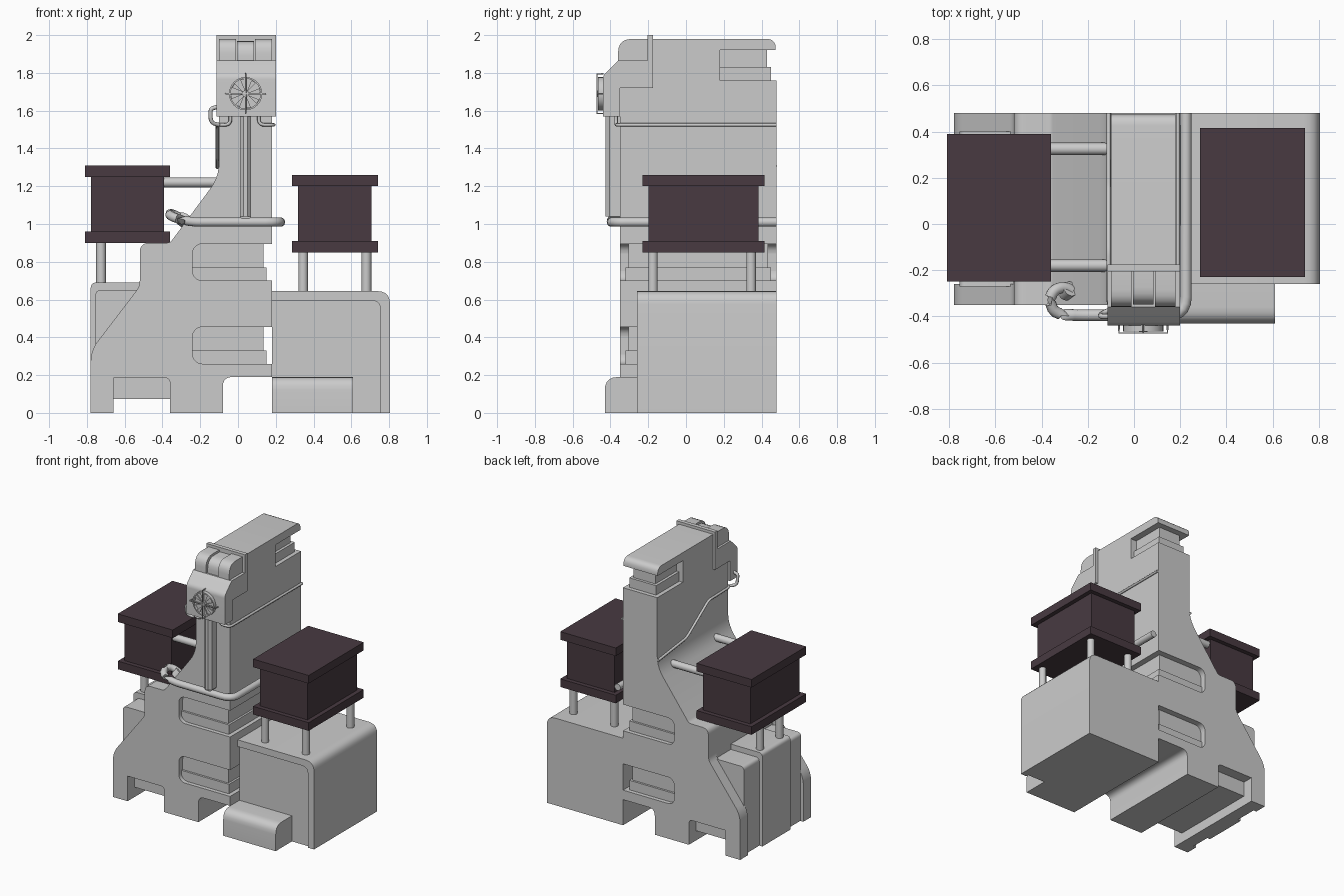
import bpy, bmesh, math
from mathutils import Vector

if "Cube" in bpy.data.objects:
    bpy.data.objects.remove(bpy.data.objects["Cube"])


def smooth(ob, angle=35):
    bpy.ops.object.select_all(action='DESELECT')
    ob.select_set(True)
    bpy.context.view_layer.objects.active = ob
    bpy.ops.object.shade_smooth_by_angle(angle=math.radians(angle))


def fillet(pts, dim, closed=True, steps=5):
    """Round the corners that carry a radius as an extra number."""
    out, n = [], len(pts)
    for i, p in enumerate(pts):
        v = Vector(p[:dim])
        if len(p) == dim or (not closed and i in (0, n - 1)):
            out.append(v)
            continue
        r = p[dim]
        a = v + (Vector(pts[i - 1][:dim]) - v).normalized() * r
        b = v + (Vector(pts[(i + 1) % n][:dim]) - v).normalized() * r
        for k in range(steps + 1):
            t = k / steps
            out.append(a * (1 - t) ** 2 + v * 2 * t * (1 - t) + b * t * t)
    return out


def prism(name, pts, axis, a, b):
    """Extrude a profile along an axis: x uses (y,z), y uses (x,z), z uses (x,y)."""
    def place(p, h):
        return {'x': (h, p[0], p[1]), 'y': (p[0], h, p[1]), 'z': (p[0], p[1], h)}[axis]
    prof = fillet(pts, 2)
    bm = bmesh.new()
    lo = [bm.verts.new(place(p, a)) for p in prof]
    hi = [bm.verts.new(place(p, b)) for p in prof]
    n = len(prof)
    bm.faces.new(lo)
    bm.faces.new(hi)
    for i in range(n):
        j = (i + 1) % n
        bm.faces.new((lo[i], lo[j], hi[j], hi[i]))
    bmesh.ops.recalc_face_normals(bm, faces=bm.faces)
    me = bpy.data.meshes.new(name)
    bm.to_mesh(me)
    bm.free()
    ob = bpy.data.objects.new(name, me)
    bpy.context.collection.objects.link(ob)
    smooth(ob)
    return ob


def box(name, x0, x1, y0, y1, z0, z1):
    return prism(name, [(x0, y0), (x1, y0), (x1, y1), (x0, y1)], 'z', z0, z1)


def cut(ob, cutter):
    m = ob.modifiers.new('cut', 'BOOLEAN')
    m.operation, m.solver, m.object = 'DIFFERENCE', 'EXACT', cutter
    bpy.context.view_layer.objects.active = ob
    bpy.ops.object.modifier_apply(modifier=m.name)
    bpy.data.objects.remove(cutter)


def tube(name, pts, r, sides=3):
    cu = bpy.data.curves.new(name, 'CURVE')
    cu.dimensions, cu.bevel_depth, cu.bevel_resolution = '3D', r, sides
    cu.use_fill_caps = True
    path = fillet(pts, 3, closed=False)
    sp = cu.splines.new('POLY')
    sp.points.add(len(path) - 1)
    for p, v in zip(sp.points, path):
        p.co = (*v, 1)
    ob = bpy.data.objects.new(name, cu)
    bpy.context.collection.objects.link(ob)
    bpy.ops.object.select_all(action='DESELECT')
    ob.select_set(True)
    bpy.context.view_layer.objects.active = ob
    bpy.ops.object.convert(target='MESH')
    smooth(bpy.context.object, 50)
    return bpy.context.object


# Main body: one front profile, hollowed on the left between two end plates
body = prism('main_body', [
    (-.78, 0), (-.66, 0), (-.66, .186), (-.36, .186, .03), (-.36, 0), (-.08, 0),
    (-.08, .19, .05), (.18, .19), (.18, 1.92), (-.10, 1.92), (-.10, 1.25, .08),
    (-.36, .9, .02), (-.52, .9, .05), (-.52, .67, .03), (-.78, .33, .06)], 'y', -.35, .48)
cut(body, box('left_slot', -1, -.521, -.26, .39, -.5, .95))
cut(body, box('head_seat', -.3, .4, -.5, -.19, 1.75, 2.2))


def bevel_ends(ob, z, x=-.24, r=.05):
    bm = bmesh.new()
    bm.from_mesh(ob.data)
    es = [e for e in bm.edges if all(abs(v.co.x - x) < 1e-4 and abs(v.co.z - z) < 1e-4 for v in e.verts)]
    bmesh.ops.bevel(bm, geom=es, offset=r, segments=5, profile=.5, affect='EDGES')
    bm.to_mesh(ob.data)
    bm.free()


# Stepped pockets wrapping round the front, right and back
for z in (.26, .70):
    for d, z0, z1, ze in ((.03, z, z + .12, z), (.045, z + .07, z + .195, z + .195)):
        c = prism('pocket', [(-.24, -.45), (.3, -.45), (.3, .6), (-.24, .6), (-.24, .48 - d),
                             (.18 - d, .48 - d), (.18 - d, -.35 + d), (-.24, -.35 + d)], 'z', z0, z1)
        bevel_ends(c, ze)
        cut(body, c)

# Stepped pocket under the roof at the back
for d, z0, z1 in ((.03, 1.76, 1.86), (.05, 1.83, 1.96)):
    cut(body, prism('roof_pocket', [(-.3, .18), (-.3, .6), (.4, .6), (.4, .18), (.18 - d, .18),
                                    (.18 - d, .48 - d), (-.10 + d, .48 - d), (-.10 + d, .18)], 'z', z0, z1))
smooth(body)
prism('roof', [(-.2, 1.92), (.475, 1.92), (.475, 1.98, .05), (-.2, 1.98)], 'x', -.10, .18)

# Left core and raised block between the end plates
for name, x, z, y0, y1 in (('left_core', -.755, .65, -.27, .40), ('left_block', -.78, .69, -.11, .22)):
    prism(name, [(x, 0), (-.66, 0), (-.66, .074), (-.345, .074), (-.345, z - .02), (-.5, z),
                 (x, z, .03)], 'y', y0, y1)

# Right box with sunken front panel, and the foot in front of it
rbox = prism('right_box', [(.18, 0), (.805, 0), (.805, .645, .07), (.18, .645)], 'y', -.26, .48)
cut(rbox, prism('panel', [(.1, -.1), (.755, -.1), (.755, .595, .05), (.1, .595)], 'y', -.3, -.24))
smooth(rbox)
prism('front_foot', [(-.43, 0), (-.23, 0), (-.23, .19), (-.43, .19, .07)], 'x', .18, .61)

# Head with collar, and the three rounded lamp panels on top
prism('head', [(-.44, 1.57), (-.35, 1.57), (-.35, 1.72), (-.175, 1.72), (-.175, 2), (-.205, 2),
               (-.205, 1.865), (-.36, 1.865), (-.44, 1.785, .02)], 'x', -.115, .2)
for i, dy in enumerate((0, .012, 0)):
    x = -.10 + i * .095
    prism('lamp_panel', [(-.36 + dy, 1.86), (-.2, 1.86), (-.2, 1.98 - dy),
                         (-.36 + dy, 1.98 - dy, .075)], 'x', x, x + .09)

# Fan: ring, hub, blades and wire guard
cx, cz = .04, 1.69
N = 24
circle = [(cx + .088 * math.cos(t * math.tau / N), cz + .088 * math.sin(t * math.tau / N)) for t in range(N)]
inner = [(cx + (p[0] - cx) * .9, cz + (p[1] - cz) * .9) for p in circle]
ring = prism('fan_ring', circle, 'y', -.465, -.435)
cut(ring, prism('fan_hole', inner, 'y', -.5, -.445))
smooth(ring)
tube('fan_hub', [(cx, -.468, cz), (cx, -.44, cz)], .018)
for i in range(8):
    a = i * math.tau / 8 + .2
    pts = [(cx + r * math.cos(a + o), cz + r * math.sin(a + o))
           for r, o in ((.012, 0), (.078, -.17), (.078, .17))]
    prism('fan_blade', pts, 'y', -.460, -.452)
for ux, uz in ((1, 0), (0, 1)):
    def g(s, y):
        return (cx + ux * s, y, cz + uz * s)
    tube('fan_guard', [g(-.105, -.437), g(-.105, -.472), g(.105, -.472), g(.105, -.437)], .004, 1)

# Vertical front duct with pointed bottom
prism('front_duct', [(.01, -.34), (.07, -.34), (.07, -.405), (.05, -.425), (.03, -.425), (.01, -.405)],
      'z', 1.04, 1.58)
prism('duct_tip', [(.01, 1.04), (.04, 1.01), (.07, 1.04)], 'y', -.41, -.34)

# Thick band pipe with the hook on the left
tube('band_pipe', [(-.27, -.29, 1.02), (-.30, -.27, 1.03, .03), (-.36, -.29, 1.06, .04),
                   (-.365, -.39, 1.04, .07), (-.25, -.395, 1.01, .05), (.225, -.395, 1.01, .08),
                   (.225, .48, 1.01)], .025)
tube('hook_flange', [(-.30, -.30, 1.0), (-.275, -.28, 1.04)], .035)

# Thin cables below the head
tube('right_cable', [(.11, -.37, 1.58), (.11, -.37, 1.525, .03), (.19, -.365, 1.525, .03),
                     (.19, .48, 1.525)], .009, 2)
tube('left_cable', [(-.04, -.37, 1.58), (-.04, -.37, 1.525, .03), (-.11, -.36, 1.525, .03),
                    (-.11, -.11, 1.52, .03), (-.11, .15, 1.34, .03), (-.11, .48, 1.30)], .009, 2)
tube('hook_cable', [(-.11, -.40, 1.62), (-.145, -.40, 1.61, .015), (-.145, -.39, 1.535, .03),
                    (-.10, -.37, 1.525)], .011, 2)

# Dark crates with rims
dark = bpy.data.materials.new('dark_crate')
dark.diffuse_color = (.065, .042, .053, 1)
dark.use_nodes = True
dark.node_tree.nodes["Principled BSDF"].inputs["Base Color"].default_value = dark.diffuse_color
for side, x0, x1, y0, y1, z in (('left', -.81, -.36, -.25, .39, .90), ('right', .285, .74, -.23, .415, .85)):
    for part, i, a, b in (('rim_low', 0, 0, .06), ('box', .032, .06, .35), ('rim_top', 0, .35, .41)):
        ob = box(f'{side}_crate_{part}', x0 + i, x1 - i, y0 + i, y1 - i, z + a, z + b)
        ob.data.materials.append(dark)

# Posts under the crates and rods to the tower
for x in (.345, .68):
    for y in (-.175, .345):
        tube('right_post', [(x, y, .63), (x, y, .86)], .026)
for y in (-.06, .17):
    tube('left_post', [(-.725, y, .67), (-.725, y, .91)], .026)
for y in (-.18, .325):
    tube('left_rod', [(-.40, y, 1.22), (-.10, y, 1.22)], .027)
